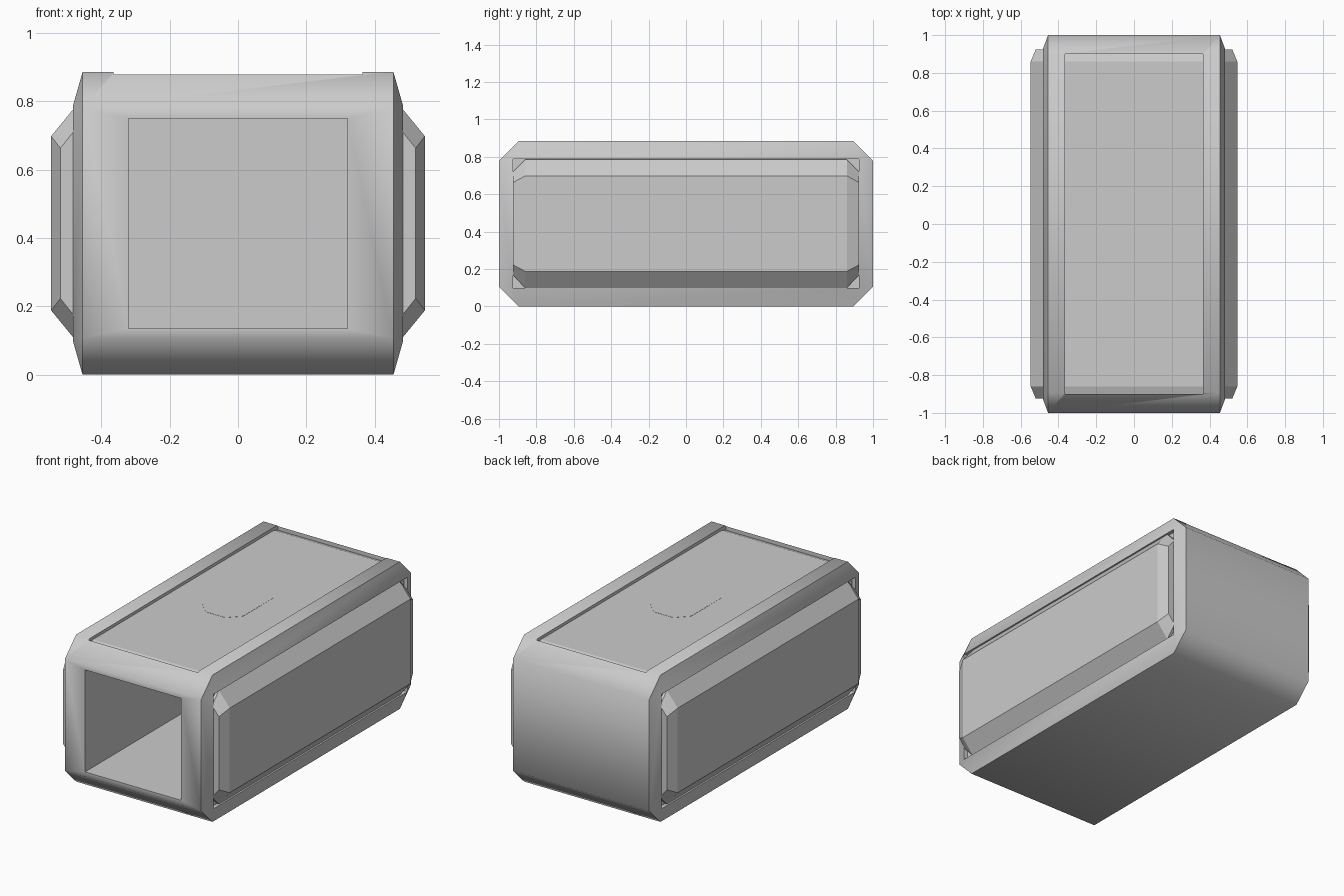
import bpy
import bmesh

cube = bpy.data.objects.get("Cube")
if cube:
    bpy.data.objects.remove(cube)

grey = bpy.data.materials.new("light_grey")
grey.use_nodes = True
COLOUR = (0.6, 0.6, 0.6, 1)
grey.diffuse_color = COLOUR
grey.node_tree.nodes["Principled BSDF"].inputs["Base Color"].default_value = COLOUR

MID, TOP = 0.443, 0.885  # middle and full height


def make_object(name, bm):
    bmesh.ops.recalc_face_normals(bm, faces=bm.faces)
    mesh = bpy.data.meshes.new(name)
    bm.to_mesh(mesh)
    bm.free()
    mesh.materials.append(grey)
    obj = bpy.data.objects.new(name, mesh)
    bpy.context.collection.objects.link(obj)
    return obj


def hull(name, points):
    bm = bmesh.new()
    for p in points:
        bm.verts.new(p)
    bmesh.ops.convex_hull(bm, input=bm.verts)
    bmesh.ops.dissolve_limit(bm, angle_limit=0.03, verts=bm.verts, edges=bm.edges)
    return make_object(name, bm)


def box(name, lo, hi):
    return hull(name, [(x, y, z) for x in (lo[0], hi[0])
                       for y in (lo[1], hi[1]) for z in (lo[2], hi[2])])


def octagon(y, z, c):
    return [(y, z - c), (y - c, z), (c - y, z), (-y, z - c),
            (-y, c - z), (c - y, -z), (y - c, -z), (y, c - z)]


# Case: octagonal tube with sloping side frames and a shallow side recess
bm = bmesh.new()
outer = octagon(1.0, MID, 0.107)
inner = [(0.925, 0.345), (-0.925, 0.345), (-0.925, -0.345), (0.925, -0.345)]


def ring(x, pts):
    return [bm.verts.new((x, y, MID + z)) for y, z in pts]


rims = []
for s in (-1, 1):
    rim = ring(s * 0.455, outer)
    lip = ring(s * 0.483, inner)
    floor = ring(s * 0.46, inner)
    for i in range(4):
        j = (i + 1) % 4
        bm.faces.new((rim[2 * i], rim[2 * i + 1], lip[i]))
        bm.faces.new((rim[2 * i + 1], rim[2 * j], lip[j], lip[i]))
        bm.faces.new((lip[i], lip[j], floor[j], floor[i]))
    bm.faces.new(floor)
    rims.append(rim)
for i in range(8):
    j = (i + 1) % 8
    bm.faces.new((rims[0][i], rims[0][j], rims[1][j], rims[1][i]))
case = make_object("case", bm)

# Front opening and lid recess are cut out of the case
cutters = [box("opening_cutter", (-0.32, -1.1, 0.135), (0.32, 0.9, 0.75)),
           box("lid_cutter", (-0.365, -0.9, 0.845), (0.365, 0.9, 1.0))]
for cutter in cutters:
    cutter.hide_render = True
    mod = case.modifiers.new("cut", "BOOLEAN")
    mod.operation = "DIFFERENCE"
    mod.solver = "EXACT"
    mod.object = cutter
depsgraph = bpy.context.evaluated_depsgraph_get()
cut_mesh = bpy.data.meshes.new_from_object(case.evaluated_get(depsgraph))
case.modifiers.clear()
case.data = cut_mesh
for cutter in cutters:
    bpy.data.objects.remove(cutter)

bpy.ops.object.select_all(action="DESELECT")
case.select_set(True)
bpy.context.view_layer.objects.active = case
bpy.ops.object.shade_smooth_by_angle(angle=0.87)

# Lid with sloping ends, sunk in the top
LID = 0.868
hull("lid", [(x, s * y, z) for x in (-0.365, 0.365) for s in (-1, 1)
             for y, z in ((0.86, LID), (0.9, 0.855), (0.9, 0.84))])

# Octagonal plate in the middle of the lid
hull("lid_plate", [(x, y, z) for x, y in octagon(0.135, 0.215, 0.07)
                   for z in (LID - 0.004, LID + 0.001)])

# Raised side panels with chamfered borders
corner = [(0.547, 0.86, 0.255), (0.52, 0.925, 0.22), (0.475, 0.925, 0.276),
          (0.475, 0.86, 0.343), (0.455, 0.925, 0.276), (0.455, 0.86, 0.343)]
for name, side in (("left_panel", 1), ("right_panel", -1)):
    hull(name, [(side * x, s * y, MID + t * z) for x, y, z in corner
                for s in (-1, 1) for t in (-1, 1)])
